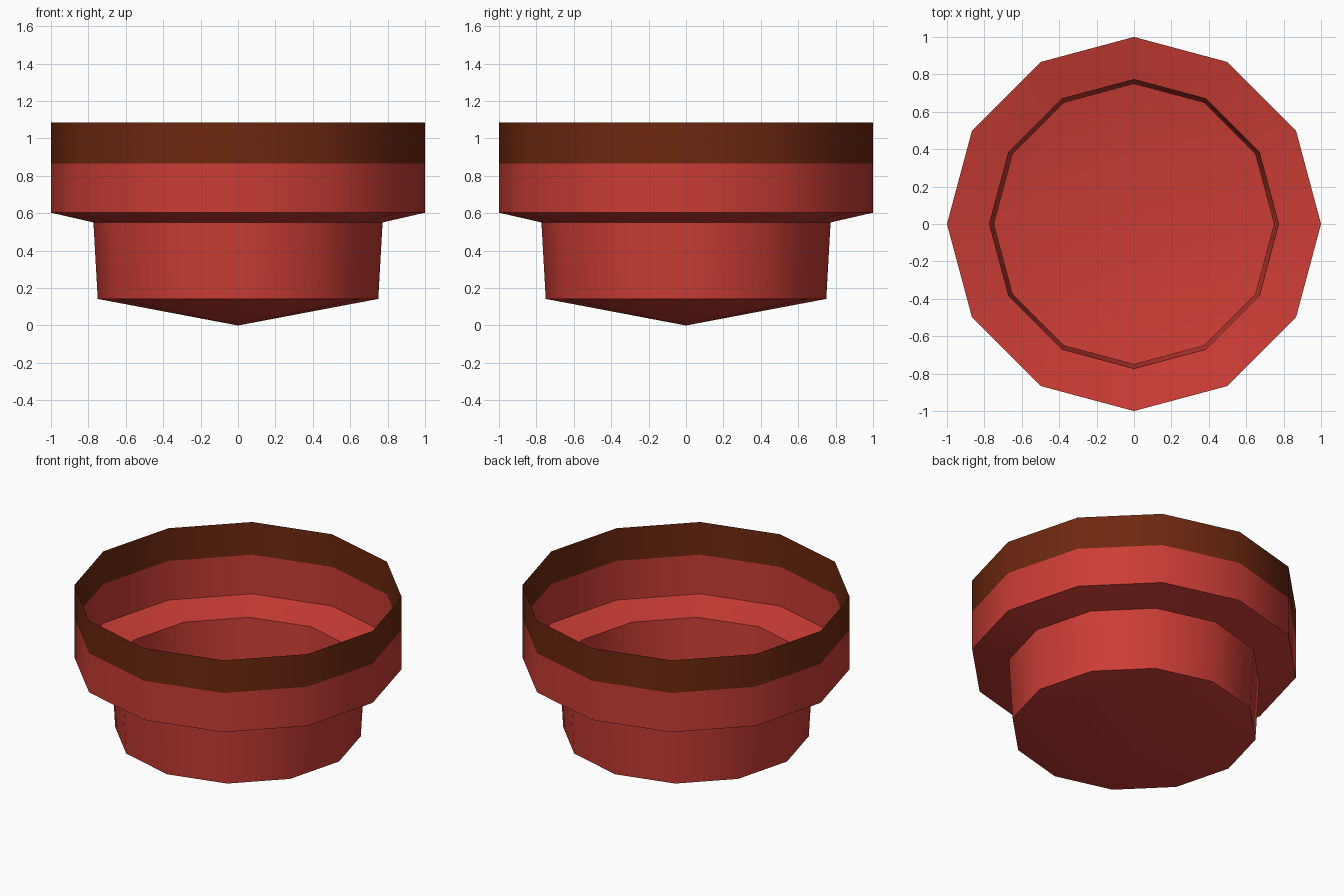
import bpy, bmesh, math

if "Cube" in bpy.data.objects:
    bpy.data.objects.remove(bpy.data.objects["Cube"])

SIDES = 12
# outer profile (radius, height), from the base rim up to the open lip
PROFILE = [(0.75, 0.142), (0.773, 0.551), (1.0, 0.603), (1.0, 0.866), (1.0, 1.085)]
BAND_START = 0.866


def material(name, rgb):
    m = bpy.data.materials.new(name)
    m.diffuse_color = (*rgb, 1.0)
    m.use_nodes = True
    m.node_tree.nodes["Principled BSDF"].inputs["Base Color"].default_value = m.diffuse_color
    return m


red = material("clay red", (0.59, 0.046, 0.035))
brown = material("dark brown", (0.155, 0.021, 0.005))

# thin-walled stepped pot, open at the top
bm = bmesh.new()
rings = []
for r, z in PROFILE:
    rings.append([bm.verts.new((r * math.cos(2 * math.pi * i / SIDES),
                                r * math.sin(2 * math.pi * i / SIDES), z))
                  for i in range(SIDES)])

# shallow cone base
tip = bm.verts.new((0, 0, 0))
for i in range(SIDES):
    j = (i + 1) % SIDES
    bm.faces.new((tip, rings[0][j], rings[0][i]))
    # walls
    for low, high in zip(rings, rings[1:]):
        bm.faces.new((low[i], low[j], high[j], high[i]))

# smooth around the pot, sharp at each step; brown band at the lip
for f in bm.faces:
    f.smooth = True
    f.material_index = 1 if f.calc_center_median().z > BAND_START else 0
for e in bm.edges:
    if len(e.link_faces) == 2:
        level = abs(e.verts[0].co.z - e.verts[1].co.z) < 1e-5
        e.smooth = not (level and e.verts[0].co.z < BAND_START - 0.01)

mesh = bpy.data.meshes.new("pot")
bm.to_mesh(mesh)
bm.free()
mesh.materials.append(red)
mesh.materials.append(brown)
pot = bpy.data.objects.new("pot", mesh)
bpy.context.collection.objects.link(pot)
